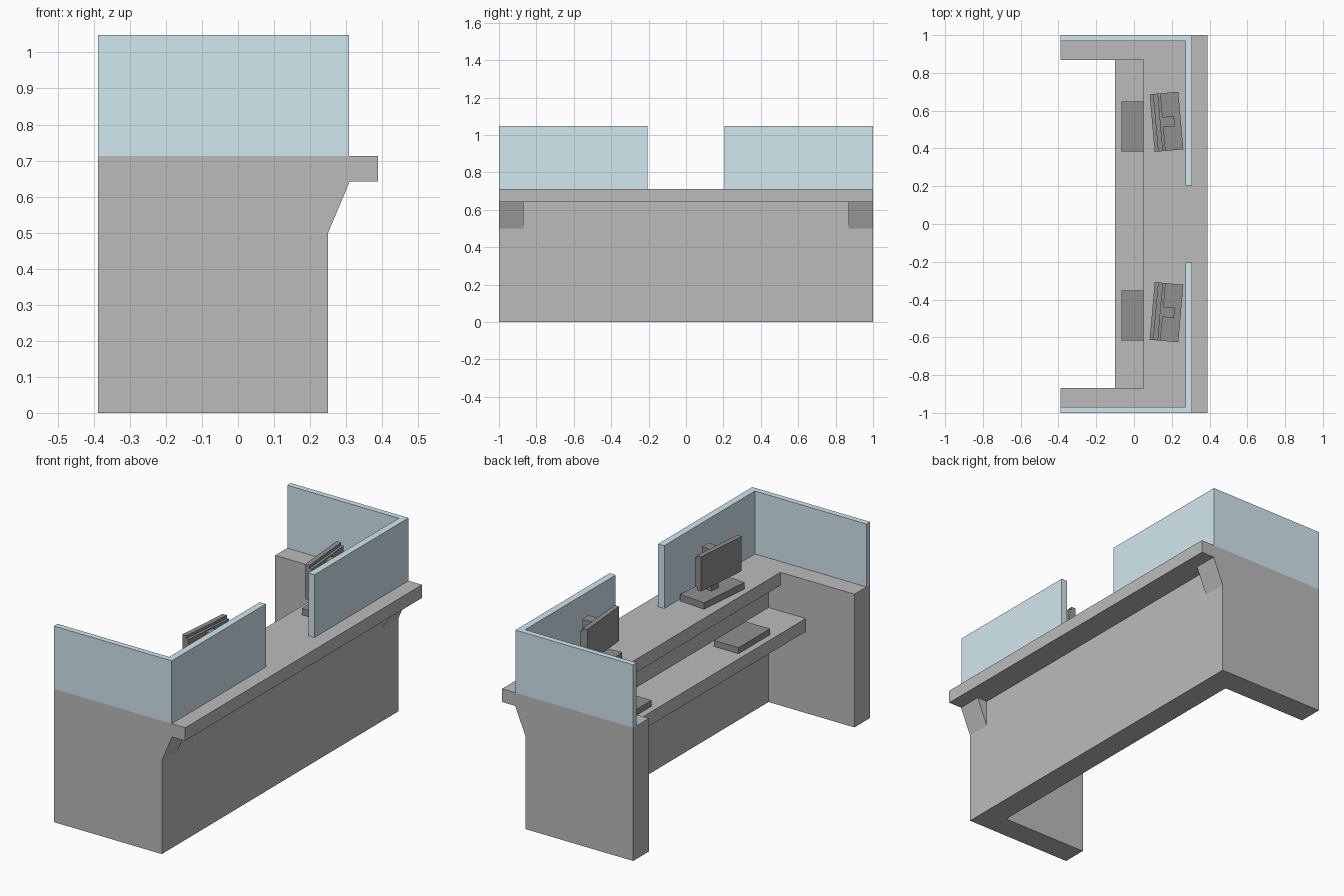
import bpy, bmesh
from math import radians
from mathutils import Matrix, Vector

if "Cube" in bpy.data.objects:
    bpy.data.objects.remove(bpy.data.objects["Cube"])


def material(name, rgb):
    m = bpy.data.materials.new(name)
    m.diffuse_color = (*rgb, 1)
    m.use_nodes = True
    m.node_tree.nodes["Principled BSDF"].inputs["Base Color"].default_value = m.diffuse_color
    return m


BODY = material("body_grey", (0.5, 0.5, 0.5))
GLASS = material("screen_blue", (0.64, 0.81, 0.87))
DARK = material("dark_plastic", (0.28, 0.28, 0.28))


def prism(name, outline, axis, lo, hi, mat, place=None):
    """Extrude an outline along y (x,z points) or z (x,y points)."""
    bm = bmesh.new()
    def point(a, b, t):
        return (a, t, b) if axis == "y" else (a, b, t)
    face = bm.faces.new([bm.verts.new(point(a, b, lo)) for a, b in outline])
    ext = bmesh.ops.extrude_face_region(bm, geom=[face])
    moved = [g for g in ext["geom"] if isinstance(g, bmesh.types.BMVert)]
    bmesh.ops.translate(bm, verts=moved, vec=Vector(point(0, 0, hi - lo)))
    bmesh.ops.recalc_face_normals(bm, faces=bm.faces[:])
    me = bpy.data.meshes.new(name)
    bm.to_mesh(me)
    bm.free()
    me.materials.append(mat)
    ob = bpy.data.objects.new(name, me)
    bpy.context.collection.objects.link(ob)
    if place:
        ob.matrix_world = place
    return ob


def box(name, x, y, z, mat, place=None):
    rect = [(x[0], y[0]), (x[1], y[0]), (x[1], y[1]), (x[0], y[1])]
    return prism(name, rect, "z", z[0], z[1], mat, place)


# Counter, front panel and lower work shelf
TOP, UNDER, W = 0.712, 0.642, 0.868
half = [(0.05, W), (0.31, W), (0.31, 1), (0.388, 1)]
prism("counter", half + [(x, -y) for x, y in reversed(half)], "z", UNDER, TOP, BODY)
box("front_panel", (0.12, 0.25), (-W, W), (0, UNDER), BODY)
box("work_shelf", (-0.10, 0.12), (-W, W), (0.435, 0.505), BODY)

end_profile = [(-0.388, 0), (0.25, 0), (0.25, 0.50), (0.31, UNDER),
               (0.31, TOP), (-0.388, TOP)]
glass_plan = [(-0.388, 0.97), (-0.388, 1), (0.308, 1),
              (0.308, 0.205), (0.272, 0.205), (0.272, 0.97)]

for side, s in (("left", -1), ("right", 1)):
    # End panel with sloped bracket, and L-shaped privacy screen
    prism(side + "_end_panel", end_profile, "y", s * W, s * 1.0, BODY)
    prism(side + "_privacy_screen", [(x, s * y) for x, y in glass_plan], "z",
          TOP, 1.048, GLASS)

    # Keyboard on the lower shelf
    ky = 0.016 + s * 0.5
    box(side + "_keyboard", (-0.065, 0.08), (ky - 0.133, ky + 0.133),
        (0.505, 0.537), DARK)

    # Monitor, turned slightly
    place = (Matrix.Translation((0.172, 0.037 + s * 0.504, TOP))
             @ Matrix.Rotation(radians(5 * s), 4, "Z"))
    box(side + "_monitor_base", (-0.076, 0.076), (-0.153, 0.153), (0, 0.035), DARK, place)
    box(side + "_monitor_post", (-0.018, 0.042), (-0.027, 0.027), (0.035, 0.255), DARK, place)
    box(side + "_monitor_screen", (-0.058, -0.032), (-0.153, 0.153), (0.09, 0.275), DARK, place)
    box(side + "_monitor_back", (-0.032, -0.018), (-0.153, 0.153), (0.105, 0.26), DARK, place)
